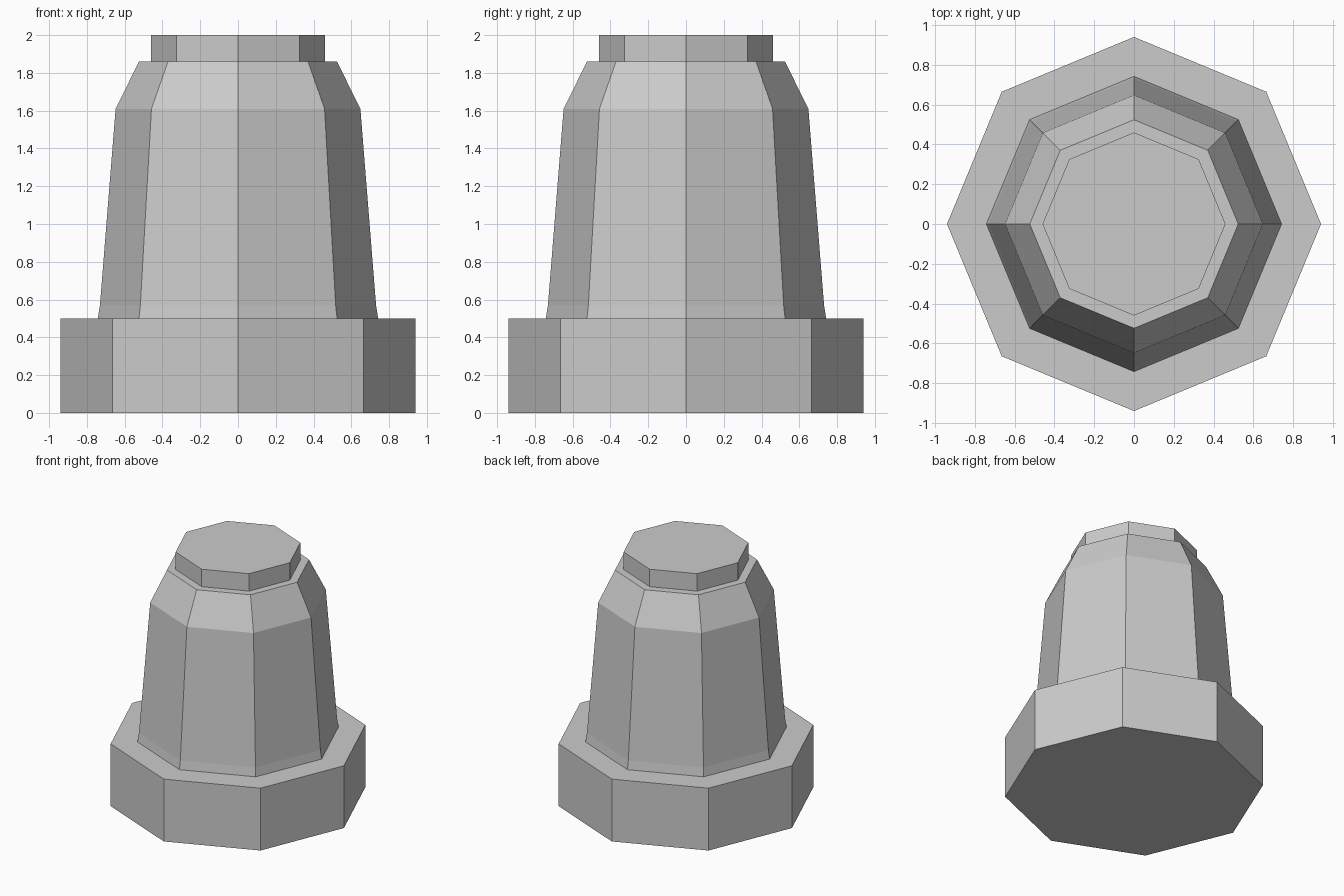
import bpy
import bmesh
from math import cos, sin, tau

SIDES = 8

cube = bpy.data.objects.get("Cube")
if cube:
    bpy.data.objects.remove(cube, do_unlink=True)


def make_material(name, color):
    mat = bpy.data.materials.new(name)
    mat.use_nodes = True
    mat.diffuse_color = color
    mat.node_tree.nodes["Principled BSDF"].inputs["Base Color"].default_value = color
    return mat


def make_lathe(name, profile, mat):
    """Flat-sided solid from (radius, height) rings, with corners on the axes."""
    bm = bmesh.new()
    rings = [[bm.verts.new((r * cos(tau * i / SIDES), r * sin(tau * i / SIDES), z))
              for i in range(SIDES)] for r, z in profile]
    for low, high in zip(rings, rings[1:]):
        for i in range(SIDES):
            j = (i + 1) % SIDES
            bm.faces.new((low[i], low[j], high[j], high[i]))
    bm.faces.new(rings[0][::-1])
    bm.faces.new(rings[-1])
    mesh = bpy.data.meshes.new(name)
    bm.to_mesh(mesh)
    bm.free()
    mesh.materials.append(mat)
    obj = bpy.data.objects.new(name, mesh)
    bpy.context.collection.objects.link(obj)
    return obj


grey = make_material("light grey", (0.6, 0.6, 0.6, 1))

# Wide foot
make_lathe("base", [(0.94, 0), (0.94, 0.5)], grey)
# Tapered body with a slight flare at the foot and a sloped shoulder
make_lathe("body", [(0.742, 0.5), (0.731, 0.57), (0.648, 1.61), (0.524, 1.86)], grey)
# Flat cap
make_lathe("cap", [(0.46, 1.86), (0.46, 2)], grey)
